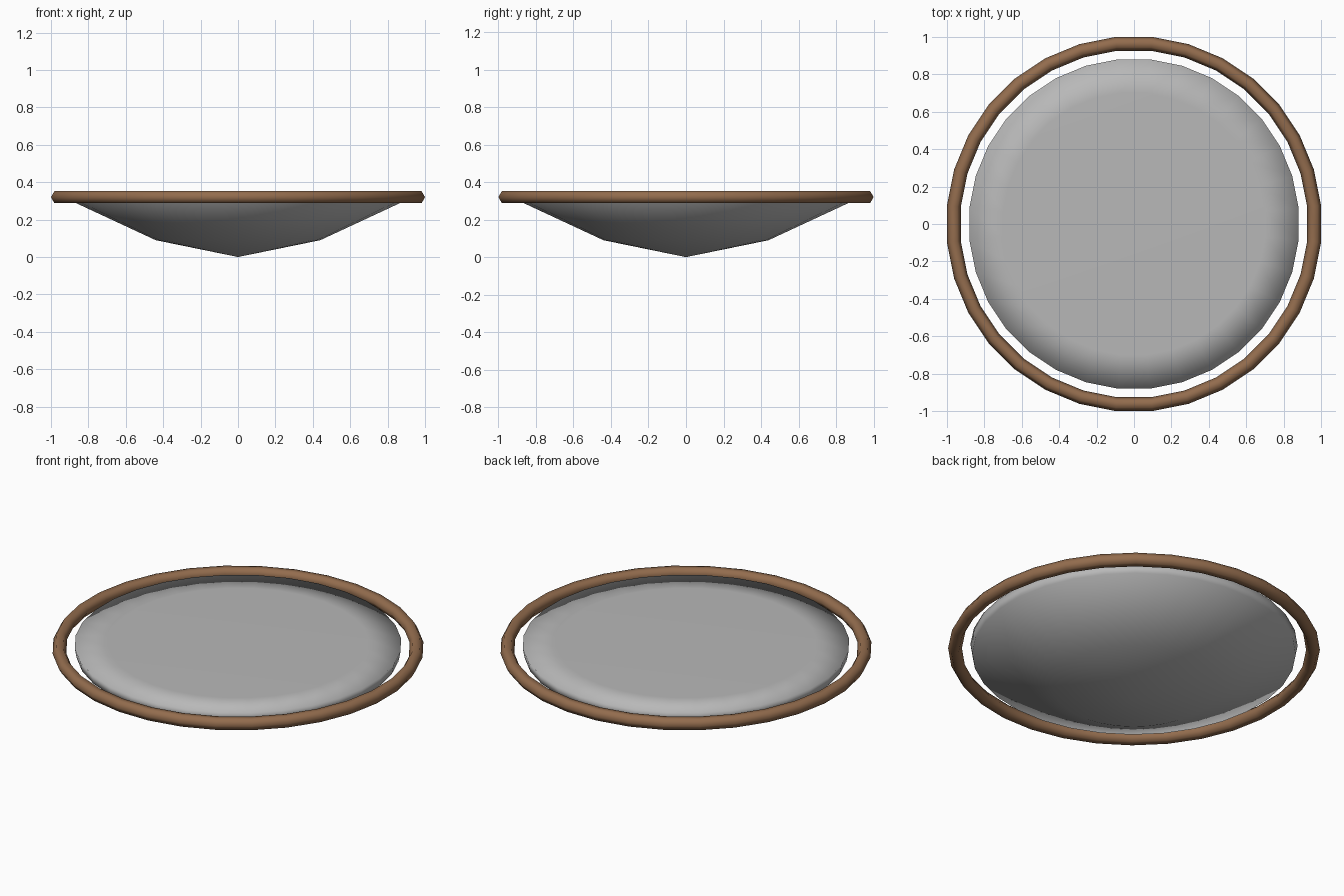
import bpy, bmesh, math

if "Cube" in bpy.data.objects:
    bpy.data.objects.remove(bpy.data.objects["Cube"])

SIDES = 32


def material(name, rgb):
    m = bpy.data.materials.new(name)
    m.diffuse_color = (*rgb, 1.0)
    m.use_nodes = True
    m.node_tree.nodes["Principled BSDF"].inputs["Base Color"].default_value = m.diffuse_color
    return m


def lathe(name, profile, mat, closed=False):
    """Revolve (radius, z) points around z; radius 0 makes a pole."""
    bm = bmesh.new()
    rings = []
    for r, z in profile:
        if r == 0:
            rings.append([bm.verts.new((0, 0, z))] * SIDES)
        else:
            # half-step turn puts a flat side on each axis
            angles = [2 * math.pi * (i + 0.5) / SIDES for i in range(SIDES)]
            rings.append([bm.verts.new((r * math.cos(a), r * math.sin(a), z)) for a in angles])
    pairs = list(zip(rings, rings[1:]))
    if closed:
        pairs.append((rings[-1], rings[0]))
    for lo, hi in pairs:
        for i in range(SIDES):
            j = (i + 1) % SIDES
            corners = list(dict.fromkeys((lo[i], lo[j], hi[j], hi[i])))
            bm.faces.new(corners)
    bmesh.ops.recalc_face_normals(bm, faces=bm.faces)
    for f in bm.faces:
        f.smooth = True
    mesh = bpy.data.meshes.new(name)
    bm.to_mesh(mesh)
    bm.free()
    mesh.materials.append(mat)
    obj = bpy.data.objects.new(name, mesh)
    bpy.context.collection.objects.link(obj)
    return obj


grey = material("light grey", (0.48, 0.48, 0.48))
brown = material("wood brown", (0.29, 0.15, 0.075))

# shallow closed dish: pointed underside, short wall, softly rounded flat top
scale = 1 / math.cos(math.pi / SIDES)
dish = [(0, 0), (0.44, 0.09), (0.87, 0.29), (0.88, 0.345), (0.70, 0.35), (0, 0.35)]
lathe("dish", [(r * scale, z) for r, z in dish], grey)

# free-standing rim ring with a six-sided section
section = [(0.963 + 0.037 * math.cos(k * math.pi / 3),
            0.32 + 0.037 * math.sin(k * math.pi / 3)) for k in range(6)]
lathe("rim_ring", [(r * scale, z) for r, z in section], brown, closed=True)
